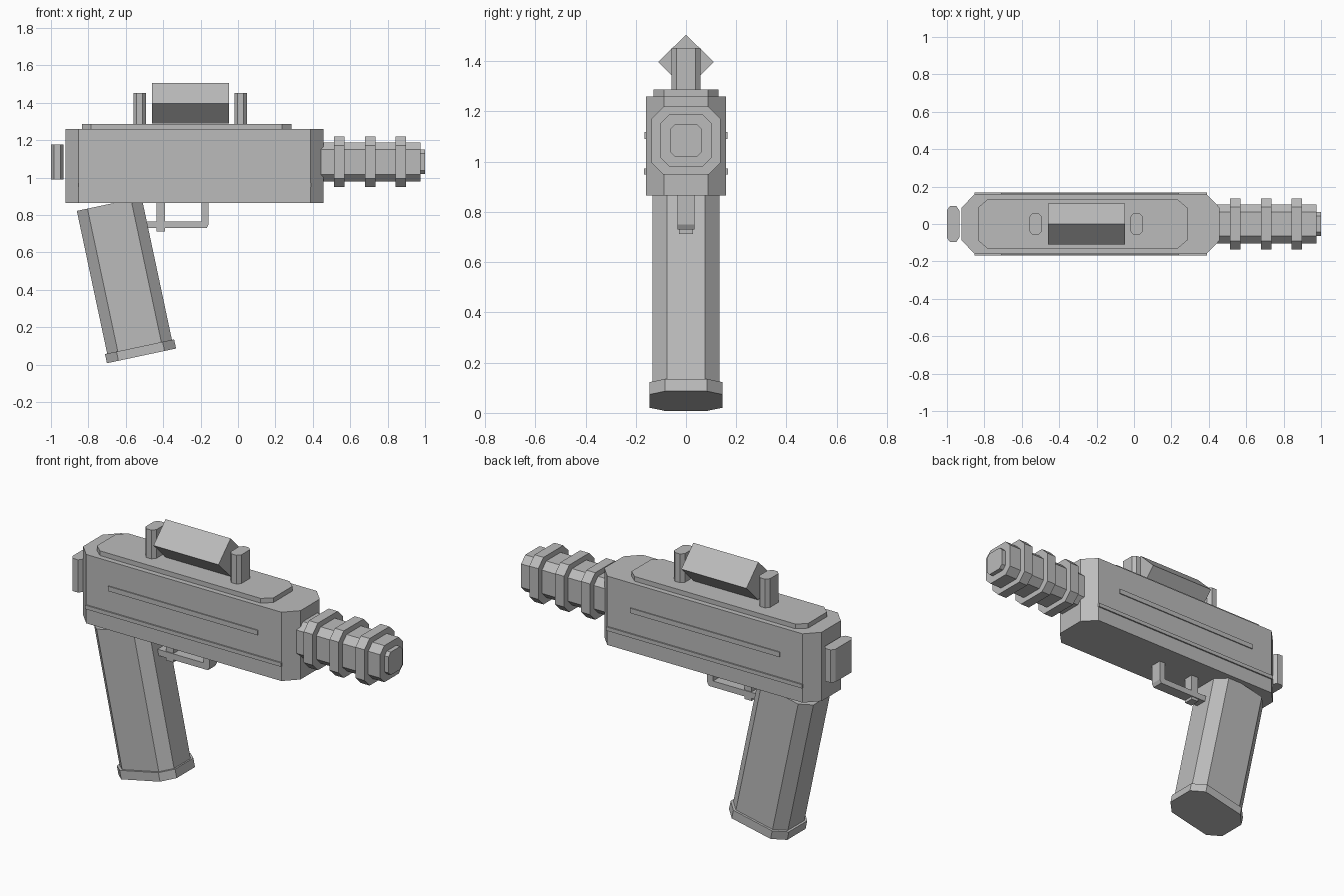
import bpy, bmesh, math
from mathutils import Matrix, Vector

if "Cube" in bpy.data.objects:
    bpy.data.objects.remove(bpy.data.objects["Cube"])

grey = bpy.data.materials.new("matte_grey")
grey.diffuse_color = (0.5, 0.5, 0.5, 1)
grey.use_nodes = True
grey.node_tree.nodes["Principled BSDF"].inputs["Base Color"].default_value = grey.diffuse_color


def prism(name, w, d, cw, cd, z0, z1, matrix=Matrix()):
    """Chamfered rectangle (half sizes w, d; chamfers cw, cd) extruded z0..z1, then placed."""
    if cw > 0:
        pts = [(w, d - cd), (w - cw, d), (cw - w, d), (-w, d - cd),
               (-w, cd - d), (cw - w, -d), (w - cw, -d), (w, cd - d)]
    else:
        pts = [(w, d), (-w, d), (-w, -d), (w, -d)]
    return extrude(name, pts, z0, z1, matrix)


def extrude(name, pts, z0, z1, matrix=Matrix()):
    bm = bmesh.new()
    low = [bm.verts.new(matrix @ Vector((x, y, z0))) for x, y in pts]
    high = [bm.verts.new(matrix @ Vector((x, y, z1))) for x, y in pts]
    bm.faces.new(low[::-1])
    bm.faces.new(high)
    n = len(pts)
    for i in range(n):
        j = (i + 1) % n
        bm.faces.new((low[i], low[j], high[j], high[i]))
    bmesh.ops.recalc_face_normals(bm, faces=bm.faces)
    mesh = bpy.data.meshes.new(name)
    bm.to_mesh(mesh)
    bm.free()
    mesh.materials.append(grey)
    obj = bpy.data.objects.new(name, mesh)
    bpy.context.collection.objects.link(obj)
    return obj


def at(x, y=0, z=0):
    return Matrix.Translation((x, y, z))


# Receiver and raised top plate
prism("receiver", 0.69, 0.16, 0.07, 0.073, 0.865, 1.26, at(-0.232))
prism("top_plate", 0.56, 0.13, 0.05, 0.043, 1.26, 1.287, at(-0.275))

# Thin raised strips on both sides
for side, label in ((-1, "right"), (1, "left")):
    prism("upper_strip_" + label, 0.475, 0.008, 0, 0, 1.09, 1.118, at(-0.235, side * 0.158))
    prism("lower_strip_" + label, 0.622, 0.009, 0, 0, 0.95, 0.972, at(-0.232, side * 0.159))

# Rear plate
prism("rear_plate", 0.033, 0.095, 0.015, 0.022, 0.99, 1.178, at(-0.967))

# Barrel, cooling rings and muzzle, extruded along x
along_x = at(0, 0, 1.084) @ Matrix.Rotation(math.pi / 2, 4, 'Y')
prism("barrel", 0.105, 0.103, 0.038, 0.038, 0.40, 0.975, along_x)
for i, x in enumerate((0.513, 0.678, 0.842)):
    prism(f"barrel_ring_{i + 1}", 0.135, 0.137, 0.047, 0.047, x, x + 0.057, along_x)
prism("muzzle", 0.066, 0.063, 0.02, 0.02, 0.975, 1.0, along_x)

# Slanted grip with base cap
slant = at(-0.516, 0, 0.047) @ Matrix.Rotation(math.radians(-12), 4, 'Y')
prism("grip", 0.177, 0.133, 0.058, 0.058, 0.05, 0.83, slant)
prism("grip_cap", 0.189, 0.146, 0.063, 0.063, 0.0, 0.05, slant)

# Trigger guard profile in the xz plane, and trigger
xz = Matrix.Rotation(math.pi / 2, 4, 'X')
guard = [(-0.50, 0.73), (-0.168, 0.73), (-0.157, 0.75), (-0.157, 0.88),
         (-0.195, 0.88), (-0.195, 0.765), (-0.50, 0.765)]
extrude("trigger_guard", guard, -0.033, 0.033, xz)
prism("trigger", 0.023, 0.028, 0, 0, 0.713, 0.88, at(-0.413))

# Diamond scope between two posts
along_scope = at(0, 0, 1.397) @ Matrix.Rotation(math.pi / 2, 4, 'Y')
diamond = [(0.109, 0), (0, 0.11), (-0.109, 0), (0, -0.11)]
extrude("scope", diamond, -0.46, -0.047, along_scope)
for label, x in (("rear", -0.526), ("front", 0.014)):
    prism("scope_post_" + label, 0.034, 0.058, 0.018, 0.02, 1.28, 1.452, at(x))
